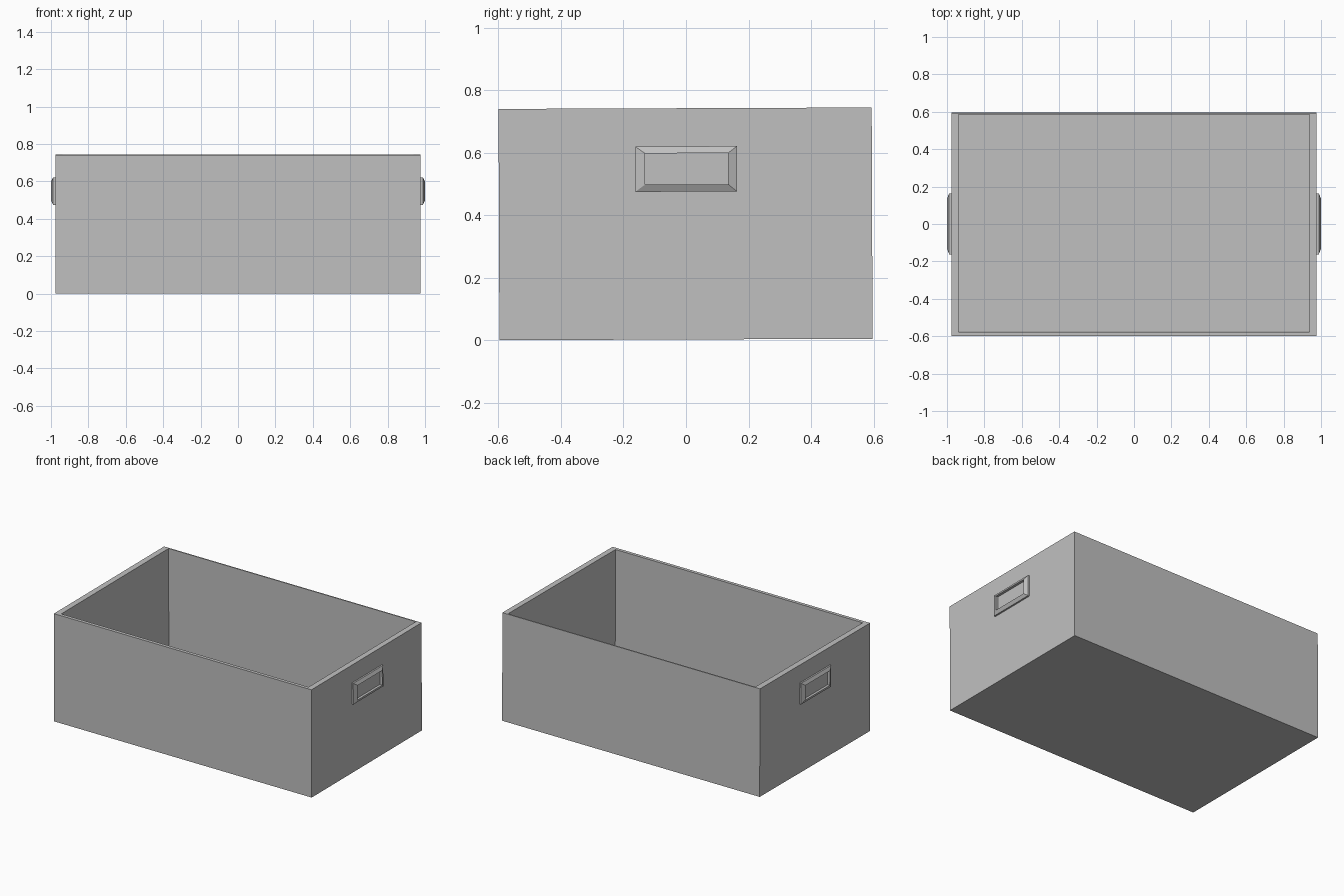
import bpy
import bmesh
import math

TILT = math.radians(0.22)   # the crate sits very slightly tilted
LIFT = 0.0025

cube = bpy.data.objects.get("Cube")
if cube:
    bpy.data.objects.remove(cube, do_unlink=True)

grey = bpy.data.materials.new("plain grey")
grey.use_nodes = True
colour = (0.53, 0.53, 0.53, 1)
grey.diffuse_color = colour
grey.node_tree.nodes["Principled BSDF"].inputs["Base Color"].default_value = colour


def nested_shell(name, rings, place):
    """Join a series of rectangles (u0, u1, v0, v1, depth) and cap both ends."""
    bm = bmesh.new()
    loops = []
    for u0, u1, v0, v1, d in rings:
        corners = [(u0, v0), (u1, v0), (u1, v1), (u0, v1)]
        loops.append([bm.verts.new(place(u, v, d)) for u, v in corners])
    for a, b in zip(loops, loops[1:]):
        for i in range(4):
            j = (i + 1) % 4
            bm.faces.new((a[i], a[j], b[j], b[i]))
    bm.faces.new(loops[0][::-1])
    bm.faces.new(loops[-1])
    bmesh.ops.recalc_face_normals(bm, faces=bm.faces)
    mesh = bpy.data.meshes.new(name)
    bm.to_mesh(mesh)
    bm.free()
    mesh.materials.append(grey)
    obj = bpy.data.objects.new(name, mesh)
    bpy.context.collection.objects.link(obj)
    obj.rotation_euler.x = TILT
    obj.location.z = LIFT
    return obj


# Open box: outer wall, rim, inner wall, floor
outer = (-0.977, 0.977, -0.597, 0.597)
inner = (-0.937, 0.939, -0.574, 0.589)
nested_shell("crate_body",
             [(*outer, 0), (*outer, 0.74), (*inner, 0.74), (*inner, 0.02)],
             lambda u, v, d: (u, v, d))

# Handle frames: short side wall, bevelled face, recessed panel
frame = (-0.16, 0.165, 0.473, 0.618)
panel = (-0.129, 0.137, 0.496, 0.596)
for name, side in (("left_handle", 1), ("right_handle", -1)):
    nested_shell(name,
                 [(*frame, 0.97), (*frame, 0.988), (*panel, 1.0), (*panel, 0.983)],
                 lambda u, v, d: (side * d, u, v))
